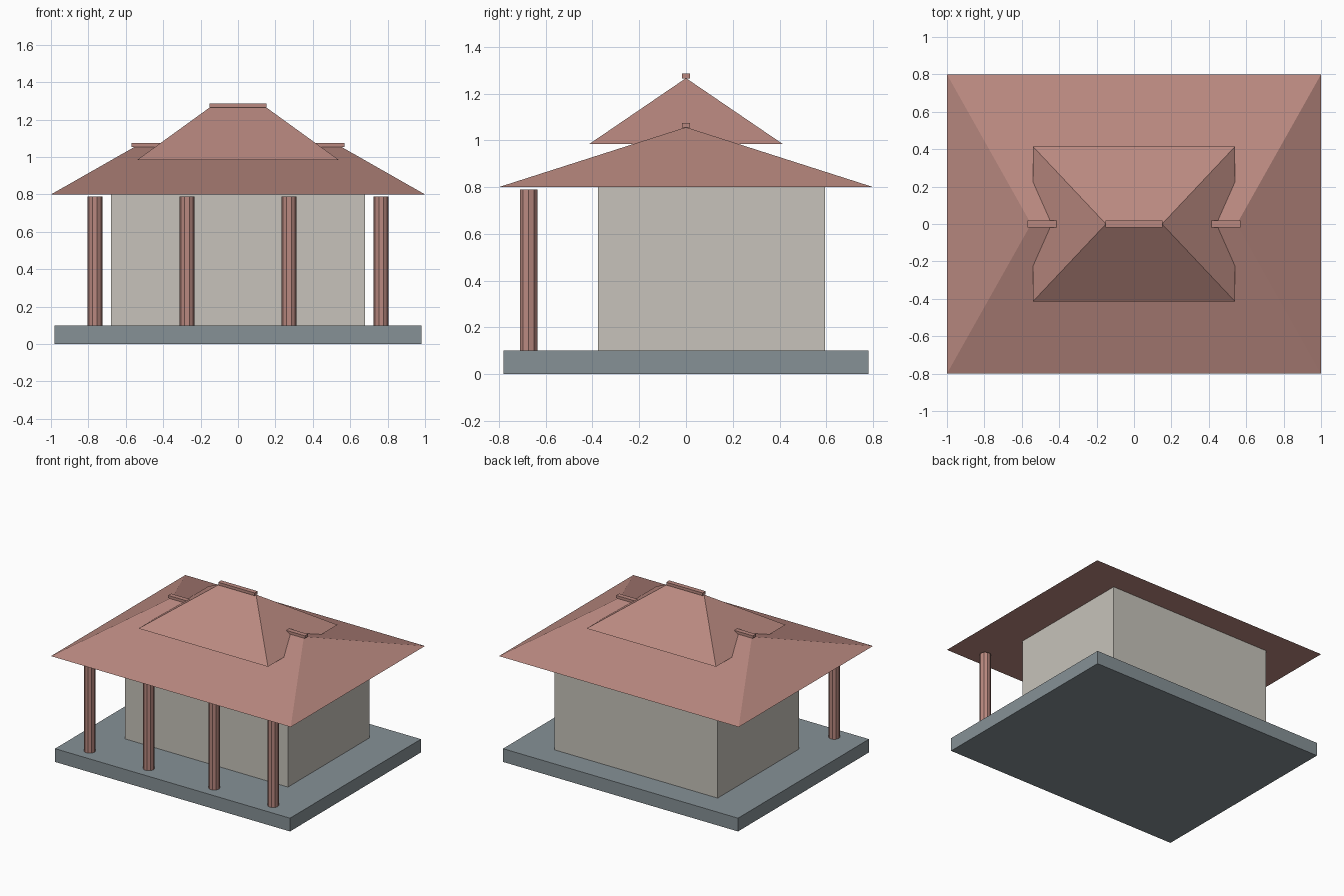
import bpy, bmesh, math

if "Cube" in bpy.data.objects:
    bpy.data.objects.remove(bpy.data.objects["Cube"])


def material(name, rgb):
    m = bpy.data.materials.new(name)
    m.diffuse_color = (*rgb, 1)
    m.use_nodes = True
    m.node_tree.nodes["Principled BSDF"].inputs["Base Color"].default_value = m.diffuse_color
    return m


ROOF = material("clay_red", (0.49, 0.25, 0.216))
WALL = material("warm_plaster", (0.57, 0.545, 0.495))
STONE = material("blue_grey_stone", (0.24, 0.284, 0.306))


def make(name, bm, mat):
    bmesh.ops.recalc_face_normals(bm, faces=bm.faces)
    mesh = bpy.data.meshes.new(name)
    bm.to_mesh(mesh)
    bm.free()
    mesh.materials.append(mat)
    ob = bpy.data.objects.new(name, mesh)
    bpy.context.collection.objects.link(ob)
    return ob


def box(name, x, y0, y1, z0, z1, mat):
    bm = bmesh.new()
    bmesh.ops.create_cube(bm, size=1)
    for v in bm.verts:
        v.co = (2 * x * v.co.x, (y0 + y1) / 2 + (y1 - y0) * v.co.y,
                (z0 + z1) / 2 + (z1 - z0) * v.co.z)
    return make(name, bm, mat)


def hip_roof(name, x, y, z0, ridge, z1):
    # rectangular eave rising to a ridge line along x
    bm = bmesh.new()
    a, b, c, d = [bm.verts.new((sx * x, sy * y, z0))
                  for sx, sy in ((-1, -1), (1, -1), (1, 1), (-1, 1))]
    l, r = bm.verts.new((-ridge, 0, z1)), bm.verts.new((ridge, 0, z1))
    for f in ((a, b, r, l), (b, c, r), (c, d, l, r), (d, a, l), (d, c, b, a)):
        bm.faces.new(f)
    return make(name, bm, ROOF)


# platform and hall
box("platform", 0.98, -0.78, 0.78, 0, 0.1, STONE)
box("hall_walls", 0.68, -0.376, 0.594, 0.1, 0.8, WALL)

# two stacked hip roofs with ridge caps
hip_roof("lower_roof", 1, 0.8, 0.8, 0.55, 1.056)
hip_roof("upper_roof", 0.54, 0.414, 0.984, 0.15, 1.266)
box("lower_ridge_cap", 0.57, -0.018, 0.018, 1.054, 1.074, ROOF)
box("upper_ridge_cap", 0.152, -0.018, 0.018, 1.264, 1.285, ROOF)

# front row of ten-sided columns
for i, x in enumerate((-0.765, -0.273, 0.273, 0.765)):
    bm = bmesh.new()
    bmesh.ops.create_cone(bm, cap_ends=True, segments=10, radius1=0.04,
                          radius2=0.04, depth=0.69)
    # put a corner on the x axis
    ang = math.atan2(min(bm.verts, key=lambda v: abs(v.co.x)).co.y, 0) if any(
        abs(v.co.x) < 1e-5 for v in bm.verts) else 0
    ca, sa = math.cos(ang), math.sin(ang)
    for v in bm.verts:
        px, py = v.co.x, v.co.y
        v.co = (x + px * ca - py * sa, -0.673 + px * sa + py * ca, v.co.z + 0.445)
    make(f"front_column_{i + 1}", bm, ROOF)
